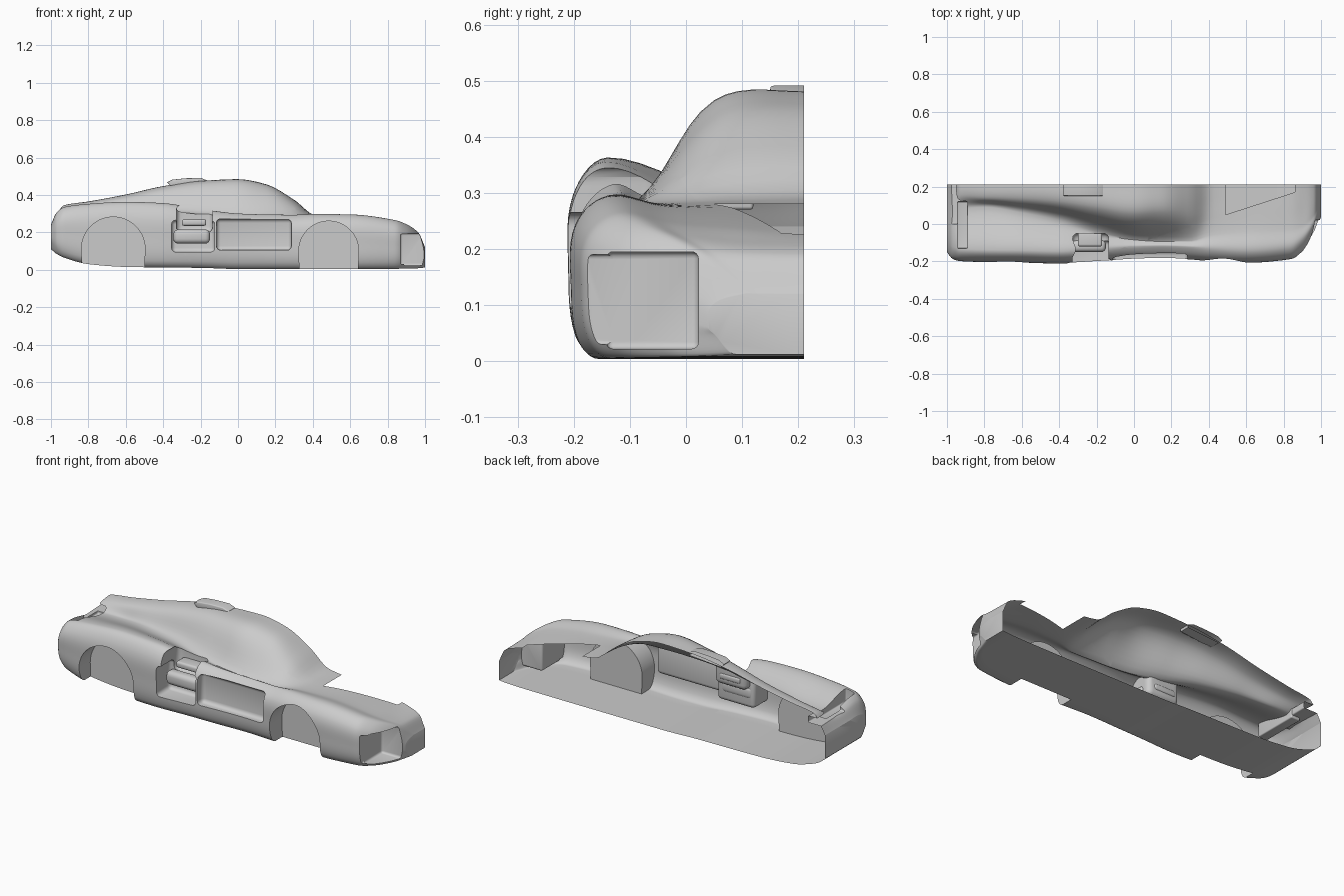
import bpy, bmesh, math
from mathutils import Vector
from mathutils.geometry import interpolate_bezier

if "Cube" in bpy.data.objects:
    bpy.data.objects.remove(bpy.data.objects["Cube"])

MID = 0.21  # open centre plane of the half shell

# stations: x, floor z, outer y, shoulder z, glass base y, glass base z, roof edge y, roof edge z, centre z
ROWS = [
    (-1.00, .110, -.150, .240, .00, .240, .12, .240, .240),
    (-.970, .085, -.185, .305, .05, .285, .14, .290, .295),
    (-.930, .065, -.197, .335, .08, .300, .15, .335, .345),
    (-.800, .030, -.202, .352, .09, .300, .14, .352, .365),
    (-.600, .015, -.205, .363, .06, .310, .13, .385, .402),
    (-.400, .012, -.210, .356, .02, .310, .11, .425, .447),
    (-.200, .010, -.200, .325, -.04, .300, .08, .455, .474),
    (.000, .004, -.186, .300, -.08, .288, .05, .465, .481),
    (.150, .004, -.182, .295, -.09, .284, .06, .440, .455),
    (.300, .004, -.188, .293, -.09, .282, .05, .358, .374),
    (.410, .004, -.198, .296, -.06, .282, .08, .288, .292),
    (.600, .004, -.206, .294, -.04, .278, .09, .272, .268),
    (.840, .005, -.186, .264, -.03, .248, .09, .238, .231),
    (.900, .006, -.150, .242, -.01, .230, .09, .220, .216),
    (.965, .008, -.060, .196, .05, .192, .11, .190, .188),
    (1.00, .012, .040, .120, .13, .120, .17, .120, .120),
]


def row_at(x):
    """Monotone cubic interpolation of the station table."""
    n = len(ROWS)
    i = max(k for k in range(n - 1) if ROWS[k][0] <= x + 1e-9)
    slope = lambda k, c: (ROWS[k + 1][c] - ROWS[k][c]) / (ROWS[k + 1][0] - ROWS[k][0])

    def tangent(k, c):
        if k in (0, n - 1):
            return slope(min(k, n - 2), c)
        a, b = slope(k - 1, c), slope(k, c)
        return 0 if a * b <= 0 else 2 * a * b / (a + b)
    h = ROWS[i + 1][0] - ROWS[i][0]
    t = (x - ROWS[i][0]) / h
    return [(2*t**3 - 3*t**2 + 1) * ROWS[i][c] + (t**3 - 2*t**2 + t) * h * tangent(i, c)
            + (3*t**2 - 2*t**3) * ROWS[i + 1][c] + (t**3 - t**2) * h * tangent(i + 1, c)
            for c in range(1, 9)]


def section(x, steps=7):
    zb, w, zs, yv, zv, yr, zr, zt = row_at(x)
    pts = [Vector((x, y, z)) for y, z in (
        (MID, zb), (w + .05, zb), (w + .012, zb + .035), (w, zb + (zs - zb) * .45),
        (w + .008, zb + (zs - zb) * .82), (w + .065, zs), (yv, zv), (yr, zr), (MID, zt))]
    n = len(pts)
    tan = [(pts[min(i + 1, n - 1)] - pts[max(i - 1, 0)]).normalized() for i in range(n)]
    tan[1] = tan[0]           # flat floor
    tan[-1] = Vector((0, 1, 0))  # level at the centre plane
    out = [pts[0]]
    for i in range(n - 1):
        a, b = pts[i], pts[i + 1]
        k = (b - a).length / 3
        out += interpolate_bezier(a, a + tan[i] * k, b - tan[i + 1] * k, b, steps + 1)[1:]
    out[-1].y = MID
    return out


def finish(name, bm):
    bmesh.ops.recalc_face_normals(bm, faces=bm.faces[:])
    me = bpy.data.meshes.new(name)
    bm.to_mesh(me)
    bm.free()
    ob = bpy.data.objects.new(name, me)
    bpy.context.collection.objects.link(ob)
    return ob


def box(name, lo, hi, bevel):
    bm = bmesh.new()
    bmesh.ops.create_cube(bm, size=1)
    for v in bm.verts:
        v.co = [(a + b) / 2 + c * (b - a) for a, b, c in zip(lo, hi, v.co)]
    bmesh.ops.bevel(bm, geom=bm.edges[:], offset=bevel, segments=4, profile=.5, affect='EDGES')
    return finish(name, bm)


def prism(name, profile, y0, y1, bevel=0):
    """Extrude an x-z profile along y."""
    bm = bmesh.new()
    face = bm.faces.new([bm.verts.new((x, y0, z)) for x, z in profile])
    ext = bmesh.ops.extrude_face_region(bm, geom=[face])
    for v in ext['geom']:
        if isinstance(v, bmesh.types.BMVert):
            v.co.y = y1
    if bevel:
        edges = [e for e in bm.edges if all(abs(v.co.y - y0) < 1e-6 for v in e.verts)]
        bmesh.ops.bevel(bm, geom=edges, offset=bevel, segments=3, profile=.5, affect='EDGES')
    return finish(name, bm)


def open_centre(ob):
    bm = bmesh.new()
    bm.from_mesh(ob.data)
    bmesh.ops.delete(bm, geom=[f for f in bm.faces if all(v.co.y > MID - 1e-4 for v in f.verts)],
                     context='FACES')
    bm.to_mesh(ob.data)
    bm.free()


def activate(ob):
    bpy.ops.object.select_all(action='DESELECT')
    ob.select_set(True)
    bpy.context.view_layer.objects.active = ob


# half body lofted as a closed solid
N = 120
bm = bmesh.new()
rings = [[bm.verts.new(p) for p in section(-math.cos(math.pi * i / N))] for i in range(N + 1)]
for a, b in zip(rings, rings[1:]):
    for j in range(len(a)):
        k = (j + 1) % len(a)
        bm.faces.new((a[j], a[k], b[k], b[j]))
bm.faces.new(rings[0])
bm.faces.new(rings[-1])
body = finish("car_body", bm)


# wheel wells, door panel, side intake, headlight pocket and tail slot
def arch(name, x, z, r, depth):
    pts = [(x + r * math.cos(math.pi * i / 40), z + r * math.sin(math.pi * i / 40)) for i in range(41)]
    return prism(name, pts + [(x - r * .95, -.1), (x + r * .95, -.1)], -.4, depth)


cutters = [
    arch("rear_wheel_cutter", -.667, .112, .17, -.10),
    arch("front_wheel_cutter", .485, .10, .16, -.08),
    box("door_cutter", (-.115, -.30, .105), (.285, -.145, .272), .022),
    box("intake_cutter", (-.355, -.30, .095), (-.125, -.09, .265), .022),
    box("intake_top_cutter", (-.33, -.30, .20), (-.135, -.05, .347), .03),
    box("headlight_cutter", (.868, -.142, .022), (1.2, .022, .195), .012),
    box("headlight_side_cutter", (.868, -.25, .03), (1.2, -.08, .19), .008),
    box("tail_top_cutter", (-.945, -.13, .27), (-.89, .12, .42), .006),
    box("tail_slot_cutter", (-1.2, .0, .285), (-.895, .4, .322), .006),
]
activate(body)
for c in cutters:
    mod = body.modifiers.new(c.name, 'BOOLEAN')
    mod.operation, mod.solver, mod.object = 'DIFFERENCE', 'EXACT', c
    bpy.ops.object.modifier_apply(modifier=mod.name)
    bpy.data.objects.remove(c)
open_centre(body)

# tapered opening in the bonnet
bm = bmesh.new()
bm.from_mesh(body.data)
slant = Vector((-.12, .37, 0)).normalized()
corner = Vector((.49, .05, 0))
for co, no in ((corner, Vector((1, 0, 0))), (Vector((.86, 0, 0)), Vector((1, 0, 0))), (corner, slant)):
    bmesh.ops.bisect_plane(bm, geom=bm.verts[:] + bm.edges[:] + bm.faces[:],
                           dist=1e-6, plane_co=co, plane_no=no)
hole = []
for f in bm.faces:
    p = f.calc_center_median()
    if .49 < p.x < .86 and p.z > .2 and (p - corner).dot(slant) > 0:
        hole.append(f)
bmesh.ops.delete(bm, geom=hole, context='FACES')
bm.to_mesh(body.data)
bm.free()

# roof scoop, open at the centre plane
scoop = prism("roof_scoop", [(-.38, .468), (-.35, .482), (-.28, .489), (-.2, .491), (-.165, .478),
                             (-.165, .462), (-.3, .452), (-.36, .448)], .15, MID, .006)
open_centre(scoop)

# duct shelf and fin inside the side intake
duct = box("intake_duct", (-.345, -.15, .14), (-.15, -.085, .215), .025)
fin = box("intake_fin", (-.30, -.12, .235), (-.17, -.045, .27), .012)

for ob in (body, scoop, duct, fin):
    activate(ob)
    bpy.ops.object.shade_smooth_by_angle(angle=math.radians(32))
